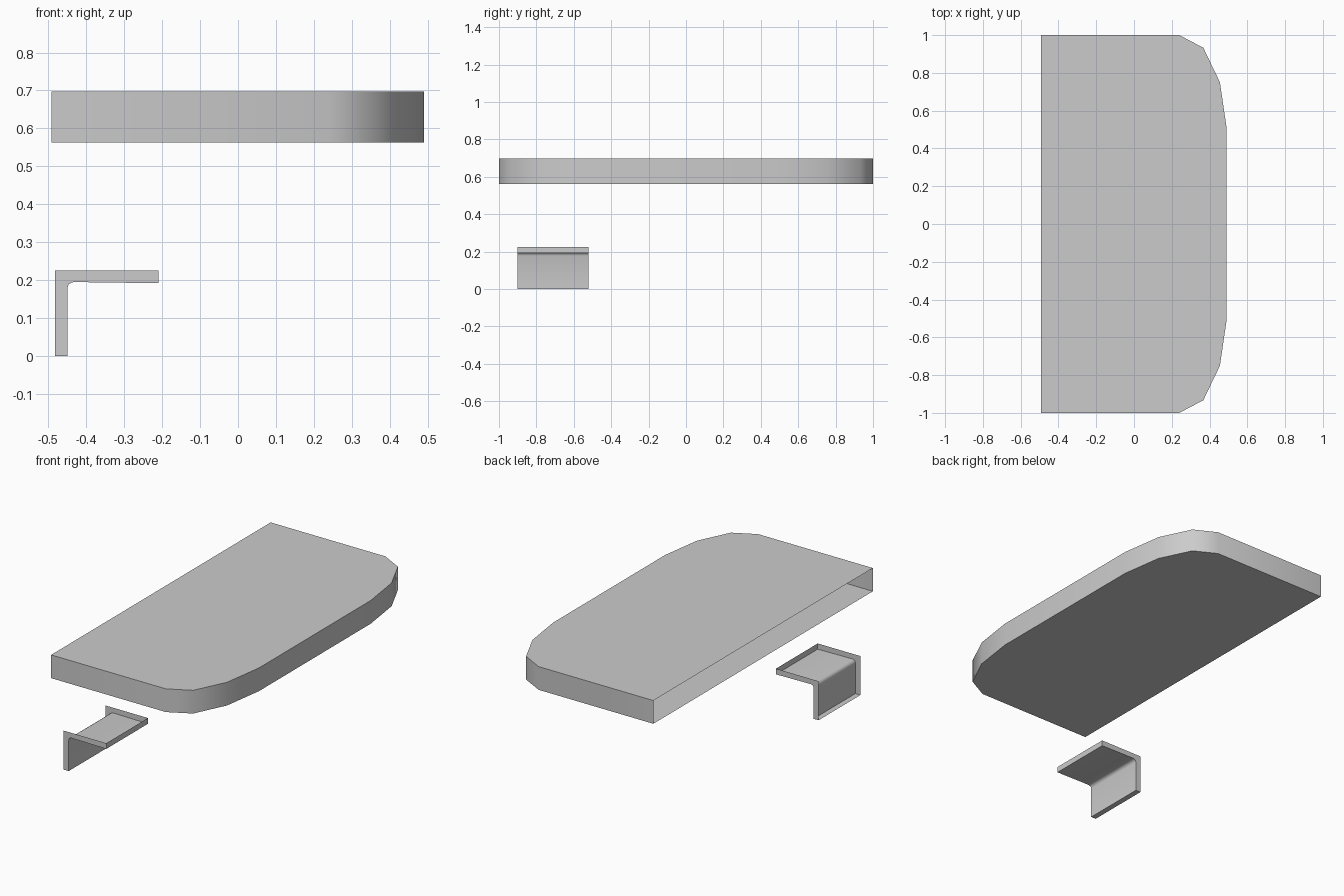
import bpy, bmesh
from mathutils import Vector

if "Cube" in bpy.data.objects:
    bpy.data.objects.remove(bpy.data.objects["Cube"])


def open_prism(name, profile, to_a, to_b, open_segments, angle):
    """Two capped profiles joined by walls, leaving the listed segments open."""
    bm = bmesh.new()
    a = [bm.verts.new(to_a(u, v)) for u, v in profile]
    b = [bm.verts.new(to_b(u, v)) for u, v in profile]
    n = len(profile)
    bm.faces.new(list(reversed(a)))
    bm.faces.new(b)
    for i in range(n):
        if i not in open_segments:
            j = (i + 1) % n
            bm.faces.new((a[i], a[j], b[j], b[i]))
    bm.normal_update()
    mesh = bpy.data.meshes.new(name)
    bm.to_mesh(mesh)
    bm.free()
    obj = bpy.data.objects.new(name, mesh)
    bpy.context.collection.objects.link(obj)
    bpy.context.view_layer.objects.active = obj
    obj.select_set(True)
    bpy.ops.object.shade_smooth_by_angle(angle=angle)
    obj.select_set(False)
    return obj


# Shelf slab: rounded front corners, mirrored across y, open along the wall side
corner = [(0.49, 0.51), (0.455, 0.75), (0.367, 0.933), (0.24, 1.0), (-0.492, 1.0)]
outline = corner + [(x, -y) for x, y in reversed(corner)]
open_prism("shelf_slab", outline,
           lambda x, y: Vector((x, y, 0.563)),
           lambda x, y: Vector((x, y, 0.697)),
           {len(corner) - 1}, 0.7)

# Angle bracket: L profile with a small inner fillet, open on its back and top
bracket = [(-0.482, 0.0), (-0.45, 0.0), (-0.45, 0.178), (-0.446, 0.19),
           (-0.434, 0.195), (-0.21, 0.192), (-0.21, 0.225), (-0.482, 0.225)]
open_prism("angle_bracket", bracket,
           lambda x, z: Vector((x, -0.52, z)),
           lambda x, z: Vector((x, -0.90, z)),
           {6, 7}, 0.9)
